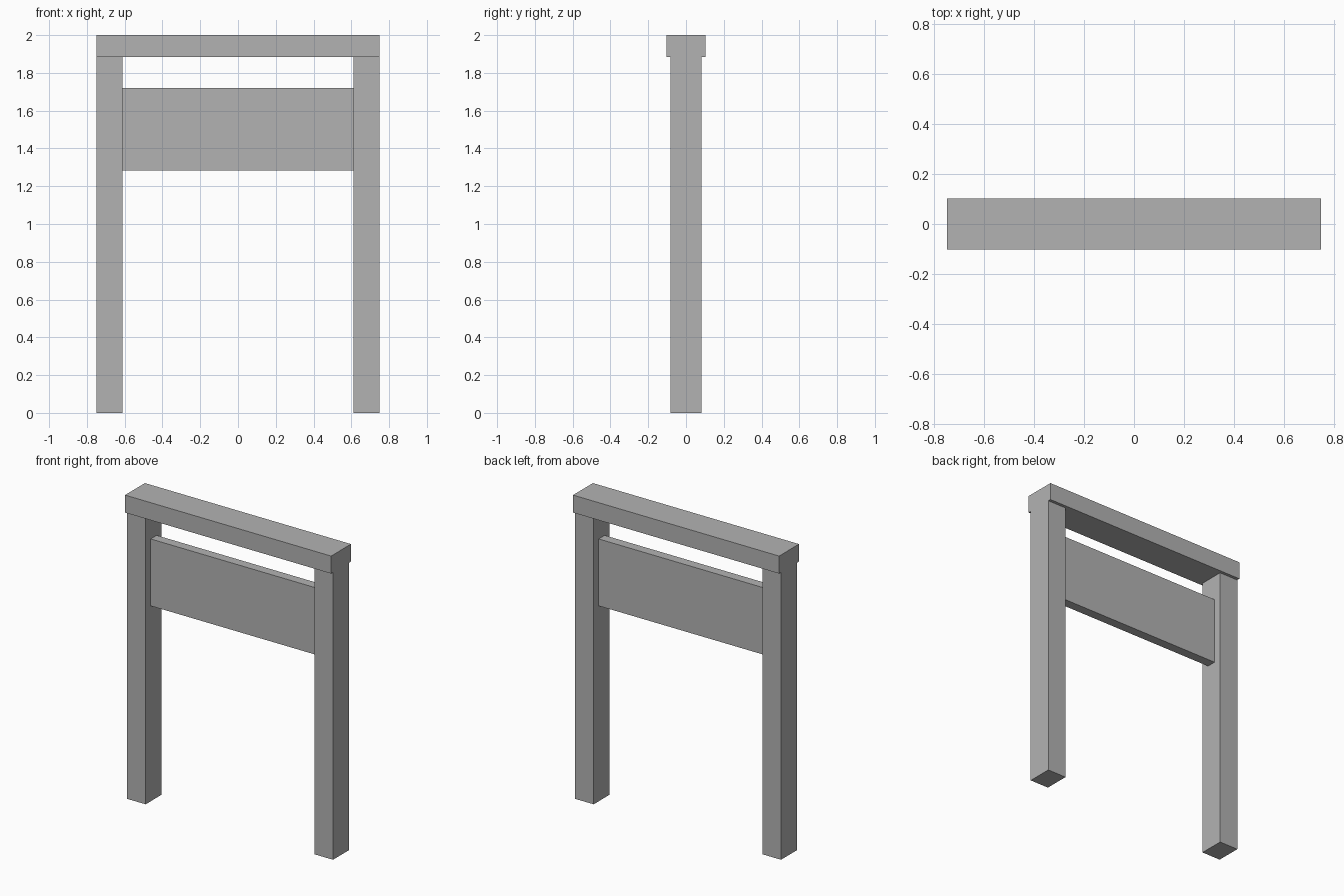
import bpy

cube = bpy.data.objects.get("Cube")
if cube:
    bpy.data.objects.remove(cube, do_unlink=True)

grey = bpy.data.materials.new("plain_grey")
grey.use_nodes = True
colour = (0.45, 0.45, 0.45, 1)
grey.diffuse_color = colour
grey.node_tree.nodes["Principled BSDF"].inputs["Base Color"].default_value = colour


def box(name, x, y, z):
    """Box spanning the given (low, high) ranges."""
    spans = (x, y, z)
    bpy.ops.mesh.primitive_cube_add(size=1, location=[(a + b) / 2 for a, b in spans])
    obj = bpy.context.object
    obj.name = name
    obj.scale = [b - a for a, b in spans]
    bpy.ops.object.transform_apply(location=False, rotation=False, scale=True)
    obj.data.materials.append(grey)
    return obj


HALF_WIDTH = 0.748
POST_INNER = 0.612
BEAM_BOTTOM = 1.885

# Upright posts
for side, sign in (("left", 1), ("right", -1)):
    span = sorted((sign * POST_INNER, sign * HALF_WIDTH))
    box(side + "_post", span, (-0.083, 0.083), (0, BEAM_BOTTOM))

# Wider beam resting on the posts
box("top_beam", (-HALF_WIDTH, HALF_WIDTH), (-0.103, 0.103), (BEAM_BOTTOM, 2))

# Thin board held between the posts
box("sign_panel", (-POST_INNER, POST_INNER), (-0.031, 0.031), (1.282, 1.721))
